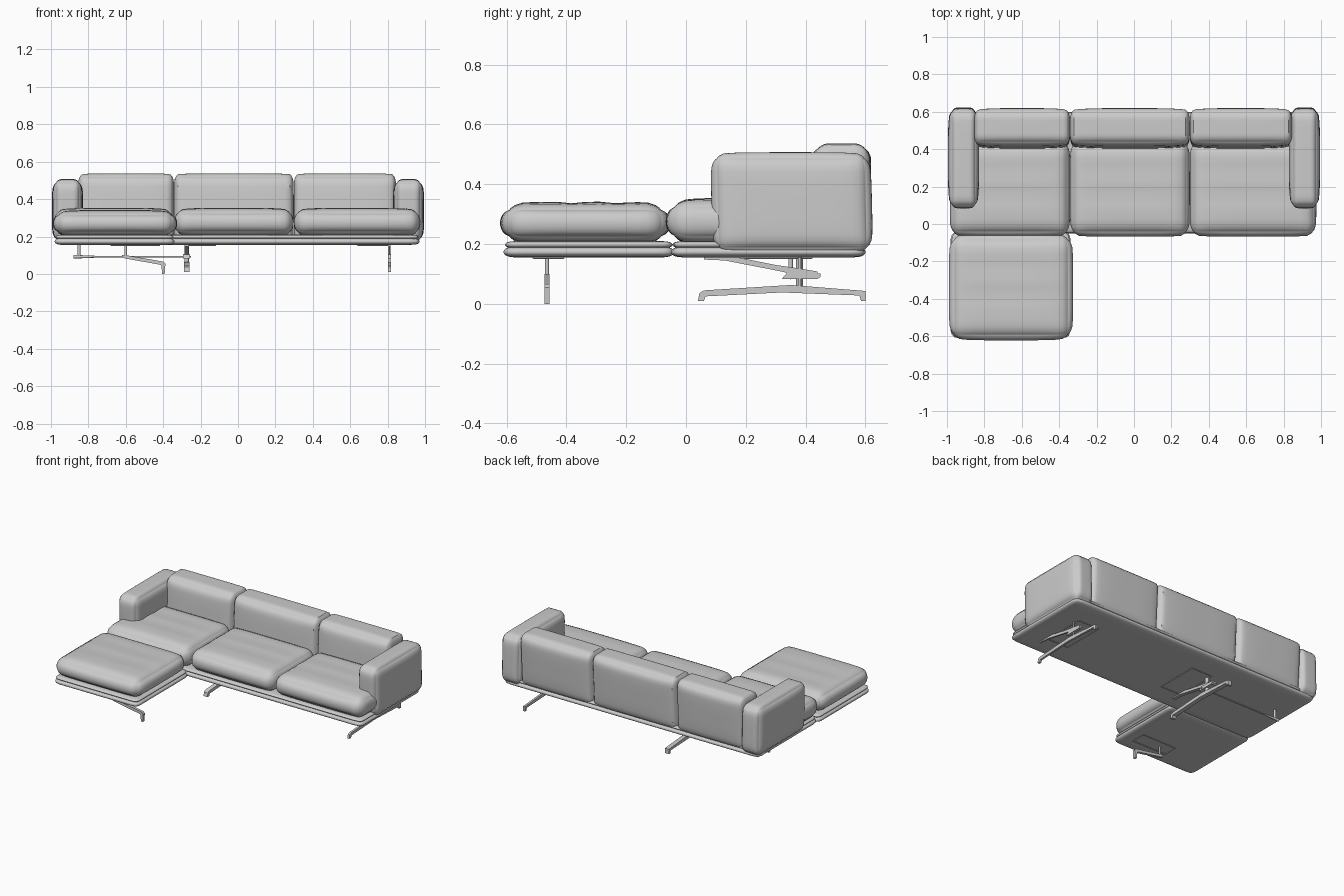
import bpy
import bmesh
import math
from mathutils import Vector

cube = bpy.data.objects.get("Cube")
if cube:
    bpy.data.objects.remove(cube, do_unlink=True)

GREY = (0.6, 0.6, 0.6, 1)
grey = bpy.data.materials.new("light_grey")
grey.use_nodes = True
grey.diffuse_color = GREY
for node in grey.node_tree.nodes:
    if node.type == 'BSDF_PRINCIPLED':
        node.inputs["Base Color"].default_value = GREY


def finish(name, bm, angle=40):
    bmesh.ops.recalc_face_normals(bm, faces=bm.faces)
    mesh = bpy.data.meshes.new(name)
    bm.to_mesh(mesh)
    bm.free()
    mesh.materials.append(grey)
    obj = bpy.data.objects.new(name, mesh)
    bpy.context.collection.objects.link(obj)
    bpy.ops.object.select_all(action='DESELECT')
    obj.select_set(True)
    bpy.context.view_layer.objects.active = obj
    bpy.ops.object.shade_smooth_by_angle(angle=math.radians(angle))
    return obj


def soft_box(name, lo, hi, radius, bulge=(0, 0, 0), crease=0, lean=0, cuts=17):
    """Rounded, padded box filling lo..hi; bulge is the swell of each side."""
    lo, hi, rad, swell = map(Vector, (lo, hi, radius, bulge))
    mid, half = (lo + hi) / 2, (hi - lo) / 2 - swell
    bm = bmesh.new()
    bmesh.ops.create_cube(bm, size=2)
    bmesh.ops.subdivide_edges(bm, edges=bm.edges[:], cuts=cuts, use_grid_fill=True)
    for v in bm.verts:
        u = Vector([math.sin(c * math.pi / 2) for c in v.co])
        p = Vector([a * h for a, h in zip(u, half)])
        q = Vector([max(r - h, min(h - r, c)) for c, h, r in zip(p, half, rad)])
        d = Vector([(a - b) / r for a, b, r in zip(p, q, rad)])
        d.normalize()
        p = q + Vector([a * r for a, r in zip(d, rad)])
        # padded swell, strongest in the middle of each side
        for i in range(3):
            j, k = (i + 1) % 3, (i + 2) % 3
            p[i] += swell[i] * u[i] * (1 - u[j] ** 4) * (1 - u[k] ** 4)
        # shallow stitched pull lines across the top
        if crease and u.z > 0.9:
            for line in (-0.15, 0.4):
                p.z -= crease * math.exp(-((u.y - line) / 0.12) ** 2) * (1 - u.x ** 4)
        p.y += lean * u.z
        v.co = mid + p
    return finish(name, bm)


def prism(name, outline, centre, width, along='X'):
    """Side outline (run, z) given thickness across the run."""
    bm = bmesh.new()
    place = (lambda s, w, z: (w, s, z)) if along == 'X' else (lambda s, w, z: (s, w, z))
    face = bm.faces.new([bm.verts.new(place(s, centre - width / 2, z)) for s, z in outline])
    new = bmesh.ops.extrude_face_region(bm, geom=[face])['geom']
    shift = Vector(place(0, width, 0))
    bmesh.ops.translate(bm, vec=shift, verts=[g for g in new if isinstance(g, bmesh.types.BMVert)])
    return finish(name, bm, 30)


def rod(name, a, b, r, r2=None):
    a, b = Vector(a), Vector(b)
    bm = bmesh.new()
    bmesh.ops.create_cone(bm, cap_ends=True, segments=12, radius1=r,
                          radius2=r if r2 is None else r2, depth=(b - a).length)
    turn = (b - a).to_track_quat('Z', 'Y').to_matrix()
    for v in bm.verts:
        v.co = turn @ v.co + (a + b) / 2
    return finish(name, bm)


# Upholstered base: lower frame and the padded welt above it
for name, lo, hi in (("sofa", (-0.97, -0.05), (0.97, 0.6)),
                     ("chaise", (-0.98, -0.61), (-0.34, -0.04))):
    soft_box(name + "_base", (*lo, 0.155), (*hi, 0.192), (0.04, 0.04, 0.017))
    soft_box(name + "_welt", (lo[0] + 0.005, lo[1] + 0.005, 0.185),
             (hi[0] - 0.005, hi[1] - 0.005, 0.21), (0.035, 0.035, 0.012))

# Seat cushions and chaise cushion
seats = {"right_seat": (-0.985, -0.342), "middle_seat": (-0.342, 0.298),
         "left_seat": (0.298, 0.975)}
for name, (x0, x1) in seats.items():
    soft_box(name, (x0, -0.068, 0.197), (x1, 0.45, 0.354),
             (0.05, 0.07, 0.065), (0.004, 0.008, 0.012), crease=0.006)
soft_box("chaise_cushion", (-0.99, -0.622, 0.198), (-0.325, -0.052, 0.342),
         (0.06, 0.07, 0.062), (0.012, 0.01, 0.01), crease=0.006)

# Back cushions, leaning back a little
backs = {"right_back": (-0.855, -0.342), "middle_back": (-0.342, 0.298),
         "left_back": (0.298, 0.845)}
for name, (x0, x1) in backs.items():
    soft_box(name, (x0, 0.405, 0.165), (x1, 0.615, 0.537),
             (0.025, 0.05, 0.05), (0.002, 0.012, 0.003), lean=0.01)

# Armrests
for name, side in (("left_arm", 1), ("right_arm", -1)):
    x0, x1 = sorted((side * 0.828, side * 0.995))
    soft_box(name, (x0, 0.085, 0.168), (x1, 0.622, 0.507),
             (0.035, 0.04, 0.05), (0.012, 0.01, 0.006), lean=-0.004)

# Sofa legs: arched blade foot, swivel hub and sloping strut
blade = [(0.04, 0.01), (0.06, 0.01), (0.065, 0.025), (0.32, 0.038), (0.58, 0.028),
         (0.585, 0.01), (0.6, 0.01), (0.6, 0.043), (0.35, 0.063), (0.06, 0.045),
         (0.045, 0.036)]
strut = [(0.06, 0.158), (0.06, 0.148), (0.13, 0.145), (0.32, 0.108), (0.36, 0.098),
         (0.44, 0.098), (0.44, 0.108), (0.38, 0.118), (0.3, 0.13), (0.16, 0.158)]
for name, x, width in (("left", 0.81, 0.014), ("middle", -0.275, 0.03)):
    prism(name + "_leg_blade", blade, x, width)
    prism(name + "_leg_strut", strut, x, width * 0.8)
    rod(name + "_leg_neck", (x, 0.38, 0.05), (x, 0.38, 0.16), width * 0.4)
    prism(name + "_leg_hub", [(0.32, 0.083), (0.44, 0.083), (0.45, 0.09), (0.45, 0.102),
                              (0.34, 0.106)], x, width * 1.2)

# Cross bar under the right seat, hung from an upright
rod("cross_bar", (-0.87, 0.35, 0.092), (-0.25, 0.35, 0.092), 0.005)
rod("cross_bar_upright", (-0.85, 0.35, 0.088), (-0.85, 0.35, 0.16), 0.008)
rod("cross_bar_clamp", (-0.88, 0.35, 0.092), (-0.76, 0.35, 0.092), 0.01, 0.005)

# Chaise leg: blade running sideways with a tapered foot
prism("chaise_leg_blade", [(-0.62, 0.088), (-0.6, 0.082), (-0.42, 0.05), (-0.41, 0.045),
                           (-0.405, 0.0), (-0.392, 0.0), (-0.388, 0.055), (-0.4, 0.066),
                           (-0.6, 0.1), (-0.62, 0.1)], -0.465, 0.018, along='Y')
rod("chaise_leg_upright", (-0.6, -0.465, 0.085), (-0.6, -0.465, 0.16), 0.007)

# Thin wire mounting frames below the base
for name, cx, cy, w, d in (("left", 0.72, 0.27, 0.16, 0.3), ("middle", -0.2, 0.27, 0.16, 0.3),
                           ("chaise", -0.55, -0.46, 0.26, 0.1)):
    corners = [(cx + sx * w / 2, cy + sy * d / 2, 0.153)
               for sx, sy in ((-1, -1), (1, -1), (1, 1), (-1, 1))]
    for i in range(4):
        rod(f"{name}_mount_wire_{i + 1}", corners[i], corners[(i + 1) % 4], 0.003)
